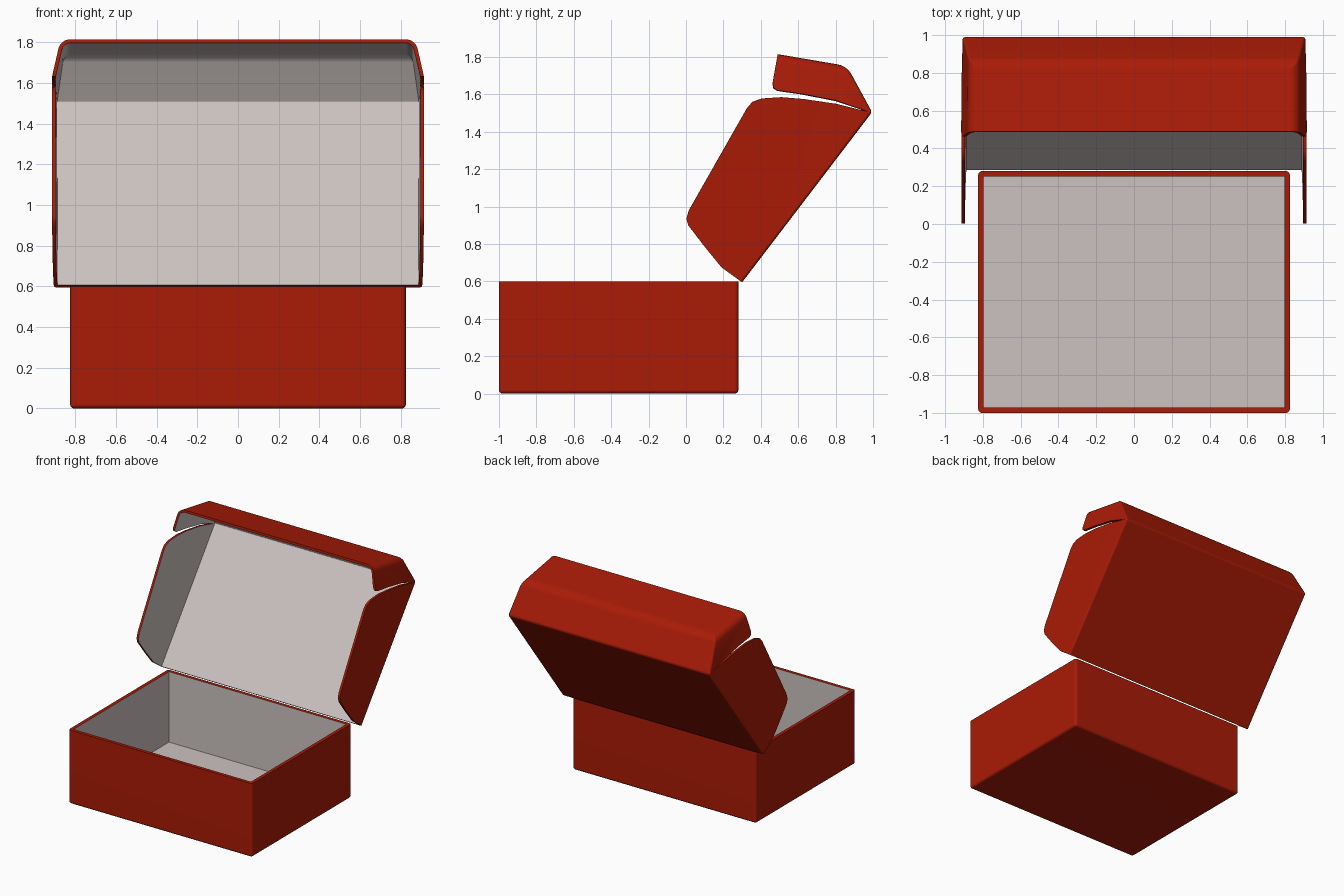
import bpy, bmesh

if "Cube" in bpy.data.objects:
    bpy.data.objects.remove(bpy.data.objects["Cube"])

def material(name, rgb):
    m = bpy.data.materials.new(name)
    m.diffuse_color = (*rgb, 1)
    m.use_nodes = True
    m.node_tree.nodes["Principled BSDF"].inputs["Base Color"].default_value = m.diffuse_color
    return m

red = material("red_card", (0.40, 0.011, 0.002))
grey = material("light_grey_lining", (0.60, 0.54, 0.525))

def card_shell(name, verts, faces, thickness, fold_radius, folds):
    """Outer sheet with rounded folds, thickened inwards with a grey lining."""
    bm = bmesh.new()
    vs = [bm.verts.new(v) for v in verts]
    for f in faces:
        bm.faces.new([vs[i] for i in f])
    bm.normal_update()
    weight = bm.edges.layers.float.new("bevel_weight_edge")
    for e in bm.edges:
        if len(e.link_faces) == 2:
            e[weight] = folds(e) / fold_radius
    me = bpy.data.meshes.new(name)
    bm.to_mesh(me)
    bm.free()
    ob = bpy.data.objects.new(name, me)
    bpy.context.collection.objects.link(ob)
    me.materials.append(red)
    me.materials.append(grey)
    bev = ob.modifiers.new("rounded_folds", 'BEVEL')
    bev.limit_method = 'WEIGHT'
    bev.width = fold_radius
    bev.segments = 4
    sol = ob.modifiers.new("card_thickness", 'SOLIDIFY')
    sol.thickness = thickness
    sol.offset = -1
    sol.use_even_offset = True
    sol.material_offset = 1
    sol.material_offset_rim = 0
    bpy.ops.object.select_all(action='DESELECT')
    ob.select_set(True)
    bpy.context.view_layer.objects.active = ob
    bpy.ops.object.convert(target='MESH')
    bpy.ops.object.shade_smooth_by_angle(angle=0.6)
    # Keep the large panels evenly flat beside the rounded folds
    wn = ob.modifiers.new("flat_panels", 'WEIGHTED_NORMAL')
    wn.keep_sharp = True
    return ob

# Open tray
W, Y0, Y1, H = 0.825, -1.0, 0.28, 0.6
tray = [(x, y, z) for z in (0, H) for x, y in ((-W, Y0), (W, Y0), (W, Y1), (-W, Y1))]
tray_faces = [(3, 2, 1, 0)] + [(i, (i + 1) % 4, (i + 1) % 4 + 4, i + 4) for i in range(4)]
card_shell("box_tray", tray, tray_faces, 0.028, 0.02, lambda e: 0.02)

# Folded lid: each side holds the same outline points (x, y, z), mirrored
hinge, tip = (0.905, 0.30, 0.595), (0.907, 0.995, 1.505)
flap = [(0.91, 0.19, 0.675), (0.912, 0.10, 0.785), (0.914, 0.012, 0.90),
        (0.914, 0.002, 0.935), (0.914, 0.015, 0.98), (0.914, 0.325, 1.525),
        (0.914, 0.355, 1.56), (0.914, 0.405, 1.578), (0.914, 0.51, 1.585),
        (0.914, 0.63, 1.575), (0.912, 0.80, 1.55)]
ear = [(0.872, 0.86, 1.752), (0.872, 0.49, 1.815), (0.908, 0.463, 1.66),
       (0.913, 0.468, 1.635), (0.915, 0.49, 1.622), (0.914, 0.62, 1.603),
       (0.912, 0.80, 1.568)]
side = [hinge, tip] + flap + ear
n, nf = len(side), len(flap)
verts = side + [(-x, y, z) for x, y, z in side]
ridge, lip = 2 + nf, 3 + nf
flap_face = [1, 0] + list(range(2, 2 + nf))
ear_face = [1] + list(range(2 + nf, n))
faces = [
    (n, 1 + n, 1, 0),                      # main panel
    (1 + n, ridge + n, ridge, 1),          # sloping front panel
    (ridge + n, lip + n, lip, ridge),      # tuck panel
    flap_face[::-1], [i + n for i in flap_face],
    ear_face, [i + n for i in ear_face[::-1]],
]

def lid_fold(e):
    # Softer folds around the raised front edge, tight ones at the main panel
    return 0.045 if min(v.co.z for v in e.verts) > 1.7 else 0.015

card_shell("folded_lid", verts, faces, 0.018, 0.045, lid_fold)
